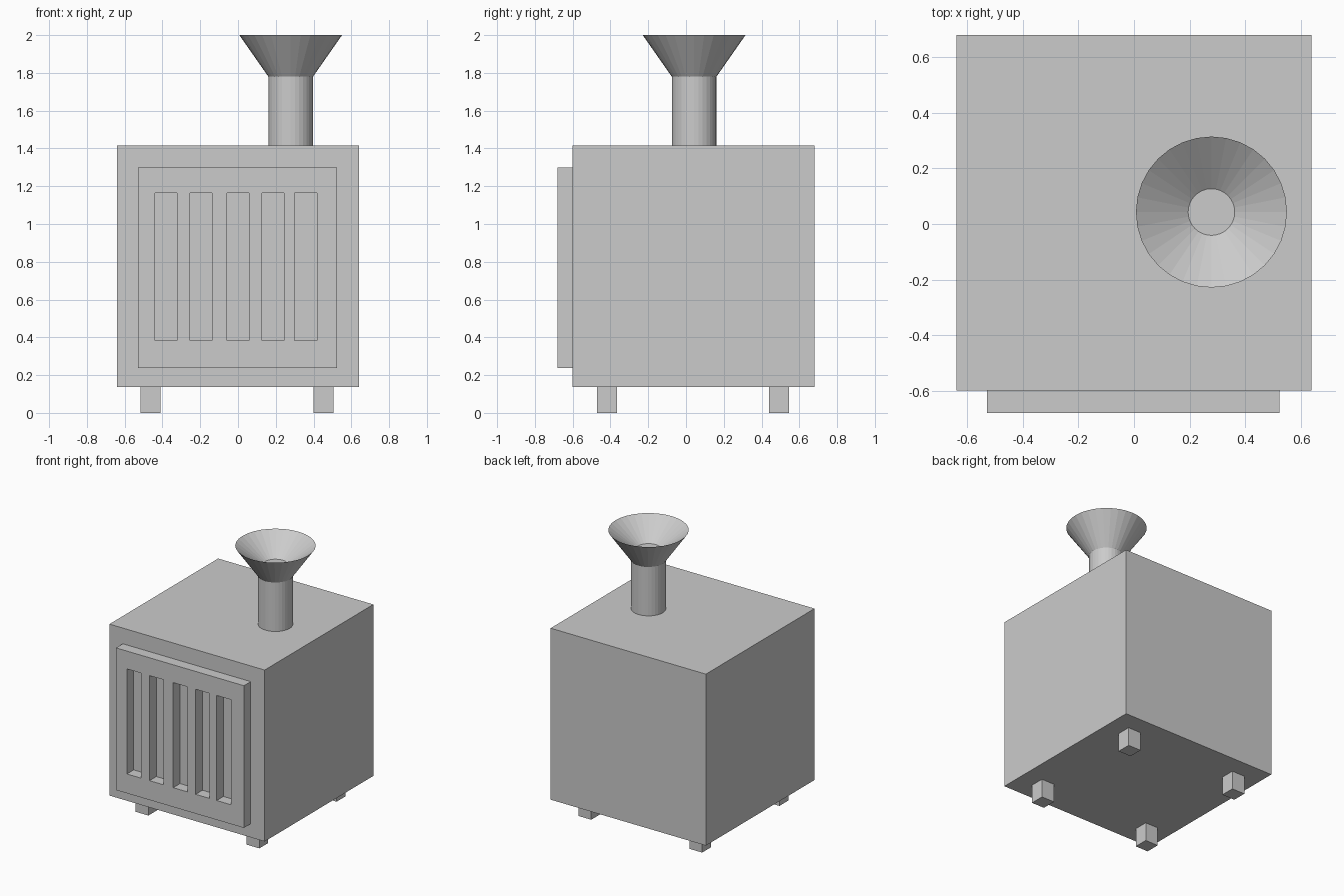
import bpy, bmesh
from math import cos, sin, tau

if "Cube" in bpy.data.objects:
    bpy.data.objects.remove(bpy.data.objects["Cube"])


def make(name, bm):
    bmesh.ops.recalc_face_normals(bm, faces=bm.faces)
    me = bpy.data.meshes.new(name)
    bm.to_mesh(me)
    bm.free()
    ob = bpy.data.objects.new(name, me)
    bpy.context.collection.objects.link(ob)
    return ob


def box(name, x, y, z):
    bm = bmesh.new()
    bmesh.ops.create_cube(bm, size=1)
    for v in bm.verts:
        v.co = [lo + (c + 0.5) * (hi - lo) for c, (lo, hi) in zip(v.co, (x, y, z))]
    return make(name, bm)


# Main cube body
box("body", (-0.64, 0.64), (-0.60, 0.68), (0.137, 1.415))

# Four short legs
for side, x in (("left", (-0.515, -0.41)), ("right", (0.40, 0.505))):
    for end, y in (("front", (-0.47, -0.365)), ("back", (0.44, 0.545))):
        box(f"{end}_{side}_leg", x, y, (0, 0.137))

# Front grille: a plate with five slots left open, extruded to thickness
slots = [(-0.44, -0.322), (-0.254, -0.137), (-0.058, 0.058), (0.127, 0.243), (0.30, 0.418)]
xs = [-0.53] + [x for s in slots for x in s] + [0.525]
zs = [0.238, 0.382, 1.165, 1.298]
bm = bmesh.new()
grid = [[bm.verts.new((x, -0.60, z)) for z in zs] for x in xs]
for i in range(len(xs) - 1):
    for j in range(3):
        if not (i % 2 and j == 1):
            bm.faces.new((grid[i][j], grid[i + 1][j], grid[i + 1][j + 1], grid[i][j + 1]))
ext = bmesh.ops.extrude_face_region(bm, geom=bm.faces[:], use_keep_orig=True)
for v in ext["geom"]:
    if isinstance(v, bmesh.types.BMVert):
        v.co.y = -0.68
make("front_grille", bm)

# Chimney: pipe flaring into a funnel with a sunken floor
SIDES = 32
profile = [(0.118, 1.415), (0.118, 1.78), (0.272, 2.0), (0.084, 1.86)]
bm = bmesh.new()
rings = [[bm.verts.new((0.279 + r * cos(tau * k / SIDES), 0.043 + r * sin(tau * k / SIDES), z))
          for k in range(SIDES)] for r, z in profile]
for a, b in zip(rings, rings[1:]):
    for k in range(SIDES):
        n = (k + 1) % SIDES
        bm.faces.new((a[k], a[n], b[n], b[k]))
bm.faces.new(rings[0])
bm.faces.new(rings[-1])
make("chimney", bm)
